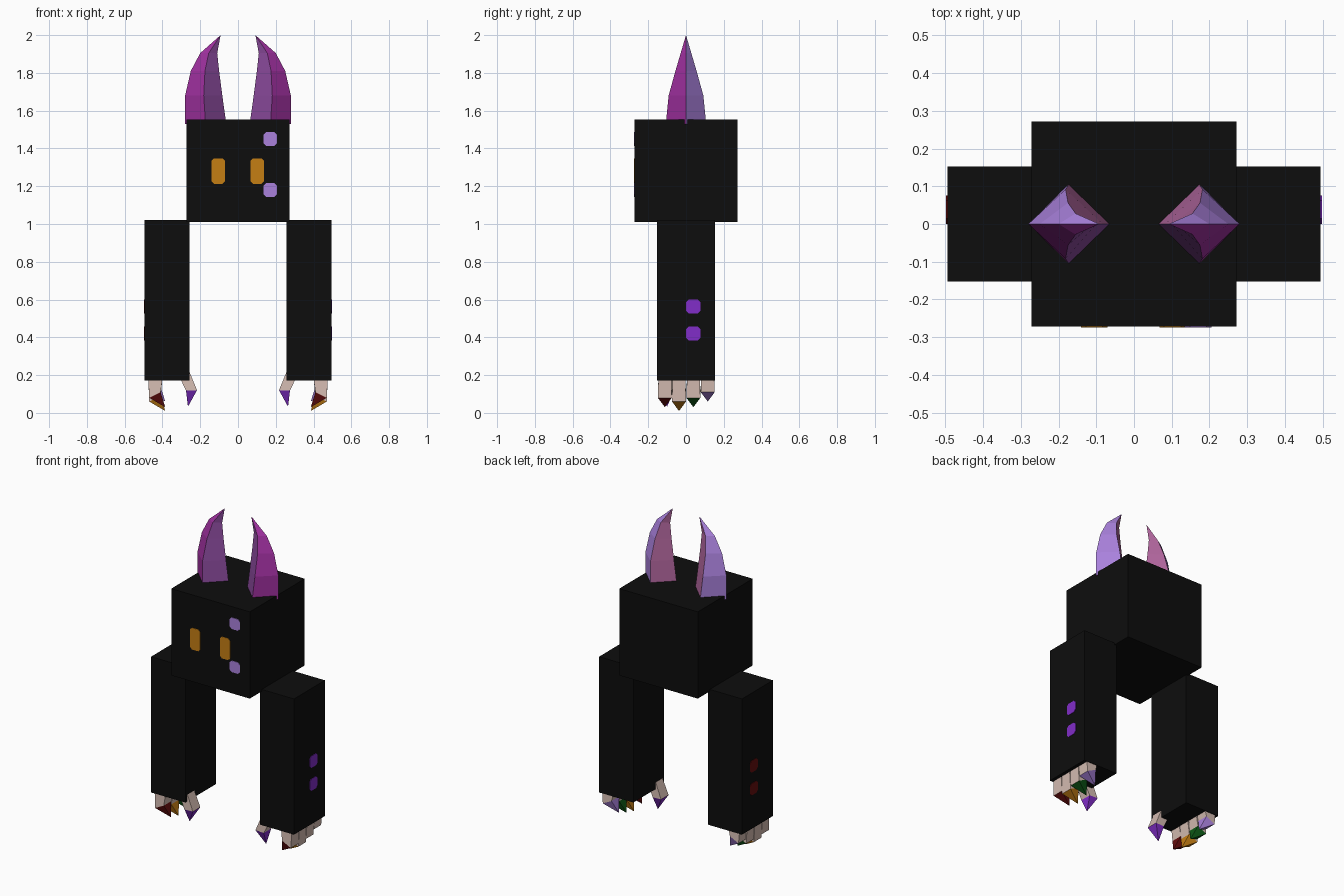
import bpy
import bmesh

cube = bpy.data.objects.get("Cube")
if cube:
    bpy.data.objects.remove(cube, do_unlink=True)


def material(name, r, g, b):
    m = bpy.data.materials.new(name)
    m.use_nodes = True
    m.diffuse_color = (r, g, b, 1)
    bsdf = next(n for n in m.node_tree.nodes if n.type == 'BSDF_PRINCIPLED')
    bsdf.inputs["Base Color"].default_value = (r, g, b, 1)
    bsdf.inputs["Roughness"].default_value = 0.9
    return m


black = material("black", 0.004, 0.004, 0.004)
magenta = material("magenta", 0.35, 0.03, 0.35)
plum = material("plum", 0.26, 0.07, 0.34)
lavender = material("lavender", 0.40, 0.22, 0.72)
mauve = material("mauve", 0.43, 0.13, 0.33)
orange = material("orange", 0.56, 0.21, 0.007)
violet = material("violet", 0.22, 0.026, 0.58)
red = material("dark red", 0.13, 0.004, 0.004)
green = material("dark green", 0.004, 0.10, 0.008)
bone = material("bone", 0.66, 0.50, 0.44)


def finish(name, bm, mats):
    bmesh.ops.recalc_face_normals(bm, faces=bm.faces)
    mesh = bpy.data.meshes.new(name)
    bm.to_mesh(mesh)
    bm.free()
    for m in mats:
        mesh.materials.append(m)
    obj = bpy.data.objects.new(name, mesh)
    bpy.context.collection.objects.link(obj)
    return obj


def box(name, lo, hi, mat):
    bm = bmesh.new()
    bmesh.ops.create_cube(bm, size=1)
    for v in bm.verts:
        v.co = [l + (c + 0.5) * (h - l) for l, h, c in zip(lo, hi, v.co)]
    return finish(name, bm, [mat])


def spike(name, rings, tip, mats, rule):
    """Four-sided rings closed to a point; rule(level, side) picks the material."""
    bm = bmesh.new()
    loops = [[bm.verts.new(p) for p in ring] for ring in rings]
    point = bm.verts.new(tip)
    bm.faces.new(loops[0])
    for level, loop in enumerate(loops):
        for i in range(4):
            j = (i + 1) % 4
            if level + 1 < len(loops):
                up = loops[level + 1]
                f = bm.faces.new((loop[i], loop[j], up[j], up[i]))
            else:
                f = bm.faces.new((loop[i], loop[j], point))
            f.material_index = rule(level, i)
    return finish(name, bm, mats)


def plate(name, axis, side, surface, u, z, half_u, half_z, cut, mat):
    """Thin plate with clipped corners, on a face across the given axis."""
    outline = [(half_u - cut, half_z), (half_u, half_z - cut)]
    outline += [(a, -b) for a, b in reversed(outline)]
    outline += [(-a, -b) for a, b in outline]
    bm = bmesh.new()
    verts = []
    for a, b in outline:
        d = side * (surface + 0.003)
        verts.append(bm.verts.new((d, u + a, z + b) if axis == 'x' else (u + a, d, z + b)))
    face = bm.faces.new(verts)
    ext = bmesh.ops.extrude_face_region(bm, geom=[face])
    for v in ext["geom"]:
        if isinstance(v, bmesh.types.BMVert):
            v.co['xyz'.index(axis)] = side * (surface - 0.002)
    return finish(name, bm, [mat])


# Head and face markings
box("head", (-0.272, -0.272, 1.01), (0.272, 0.272, 1.553), black)
for label, x in (("left", 0.102), ("right", -0.105)):
    plate(label + "_eye", 'y', -1, 0.272, x, 1.28, 0.035, 0.068, 0.013, orange)
for label, z in (("upper", 1.45), ("lower", 1.18)):
    plate(label + "_face_dot", 'y', -1, 0.272, 0.17, z, 0.036, 0.036, 0.014, lavender)

# Horn profile: outer x, inner x, outer z, inner z, half depth
HORN = [(0.28, 0.065, 1.53, 1.55, 0.106), (0.28, 0.083, 1.68, 1.68, 0.092),
        (0.25, 0.10, 1.81, 1.81, 0.056), (0.20, 0.11, 1.905, 1.905, 0.028)]
# Fingers: label, y, tip height, tip colour
FINGERS = [("first", -0.112, 0.03, red), ("second", -0.037, 0.01, orange),
           ("third", 0.039, 0.03, green), ("fourth", 0.115, 0.06, lavender)]

for label, s, dot_mat in (("left", 1, violet), ("right", -1, red)):
    # Horn: each of its four sides has its own colour
    rings = []
    for xo, xi, zo, zi, d in HORN:
        mx, mz = s * (xo + xi) / 2, (zo + zi) / 2
        rings.append([(s * xo, 0, zo), (mx, -d, mz), (s * xi, 0, zi), (mx, d, mz)])
    spike(label + "_horn", rings, (s * 0.092, 0, 2.0),
          [magenta, plum, mauve, lavender], lambda level, i: i)

    # Arm with two dots on the outside
    lo, hi = sorted((s * 0.258, s * 0.495))
    box(label + "_arm", (lo, -0.153, 0.172), (hi, 0.153, 1.022), black)
    for part, z in (("upper", 0.563), ("lower", 0.42)):
        plate(f"{label}_arm_{part}_dot", 'x', s, 0.495, 0.038, z,
              0.038, 0.037, 0.014, dot_mat)

    # Clawed digits: bone shaft and a coloured point
    def digit(name, y, top, mid, tip, mat):
        rings = []
        for (xo, zo, xi, zi), h in ((top, 0.034), (mid, 0.037)):
            rings.append([(s * xo, y - h, zo), (s * xo, y + h, zo),
                          (s * xi, y + h, zi), (s * xi, y - h, zi)])
        spike(f"{label}_{name}", rings, (s * tip[0], y, tip[1]),
              [bone, mat], lambda level, i: level)

    for name, y, low, mat in FINGERS:
        digit(name + "_finger", y, (0.475, 0.18, 0.40, 0.18),
              (0.47, low + 0.05, 0.41, low + 0.08), (0.385, low), mat)
    digit("thumb", -0.1, (0.305, 0.18, 0.256, 0.215),
          (0.275, 0.118, 0.217, 0.12), (0.265, 0.033), violet)
